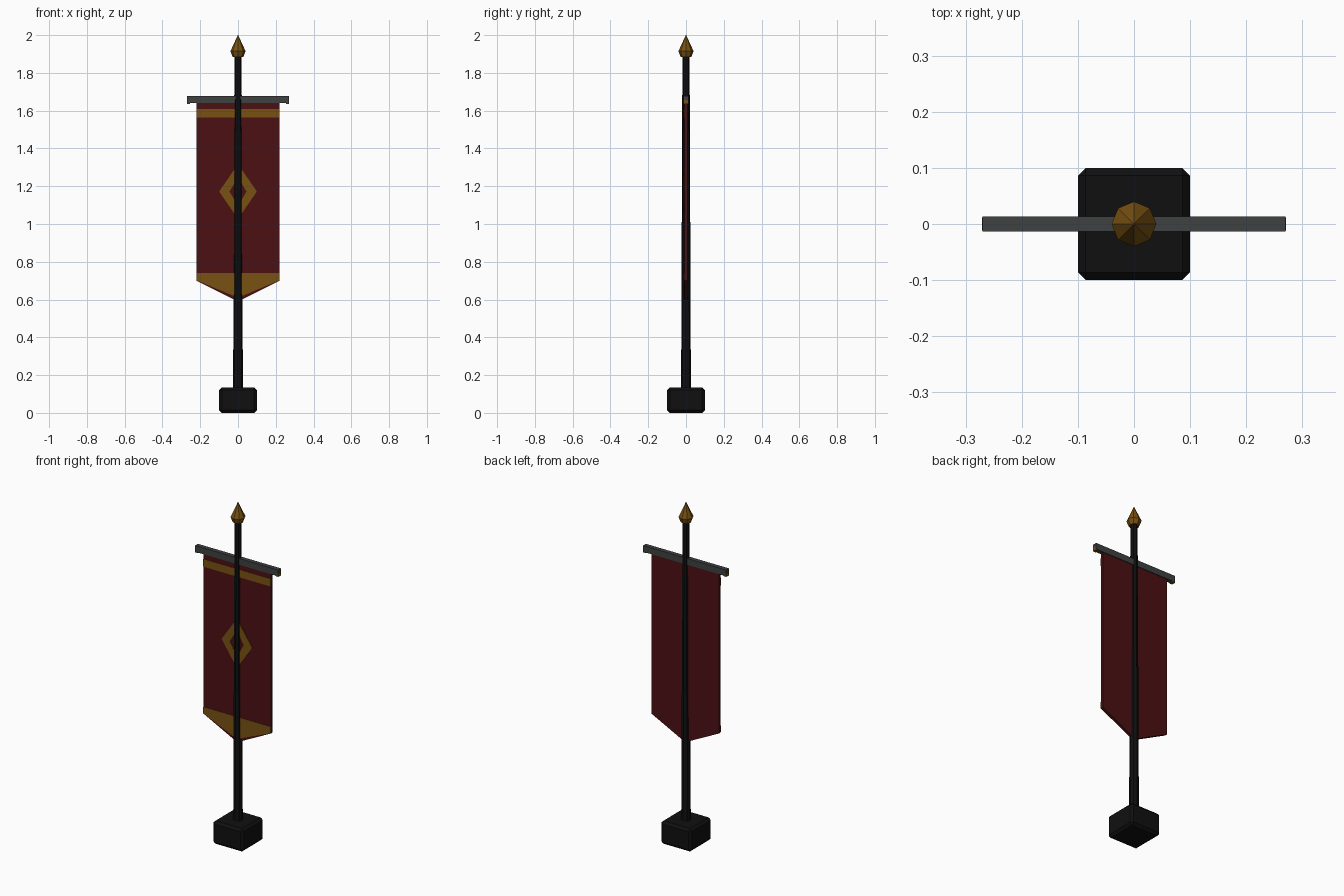
import bpy, bmesh
from mathutils import Matrix

cube = bpy.data.objects.get("Cube")
if cube:
    bpy.data.objects.remove(cube, do_unlink=True)


def material(name, rgb):
    m = bpy.data.materials.new(name)
    m.use_nodes = True
    m.diffuse_color = (*rgb, 1)
    m.node_tree.nodes["Principled BSDF"].inputs["Base Color"].default_value = (*rgb, 1)
    return m


black = material("black iron", (0.005, 0.005, 0.005))
grey = material("grey steel", (0.05, 0.052, 0.053))
red = material("dark red cloth", (0.072, 0.005, 0.006))
gold = material("old gold", (0.19, 0.084, 0.006))


def finish(name, bm, mat):
    bmesh.ops.recalc_face_normals(bm, faces=bm.faces)
    me = bpy.data.meshes.new(name)
    bm.to_mesh(me)
    bm.free()
    me.materials.append(mat)
    ob = bpy.data.objects.new(name, me)
    bpy.context.collection.objects.link(ob)
    return ob


def box(name, lo, hi, mat, bevel=0):
    bm = bmesh.new()
    size = [b - a for a, b in zip(lo, hi)]
    mid = [(a + b) / 2 for a, b in zip(lo, hi)]
    bmesh.ops.create_cube(bm, size=1, matrix=Matrix.Translation(mid) @ Matrix.Diagonal((*size, 1)))
    if bevel:
        bmesh.ops.bevel(bm, geom=bm.edges[:], offset=bevel, segments=1, affect='EDGES')
    return finish(name, bm, mat)


def lathe(name, profile, mat, sides=8):
    """Stack tapered rings given as (radius, height)."""
    bm = bmesh.new()
    rings = []
    for r, z in profile:
        ring = bmesh.ops.create_circle(bm, segments=sides, radius=r,
                                       matrix=Matrix.Translation((0, 0, z)))["verts"]
        rings.append(ring)
    for a, b in zip(rings, rings[1:]):
        for i in range(sides):
            j = (i + 1) % sides
            bm.faces.new((a[i], a[j], b[j], b[i]))
    bm.faces.new(rings[0])
    bm.faces.new(rings[-1])
    return finish(name, bm, mat)


def plate(name, outline, y_front, y_back, mat):
    """Extrude a front outline of (x, z) points through the depth."""
    bm = bmesh.new()
    face = bm.faces.new([bm.verts.new((x, y_front, z)) for x, z in outline])
    out = bmesh.ops.extrude_face_region(bm, geom=[face])["geom"]
    bmesh.ops.translate(bm, vec=(0, y_back - y_front, 0),
                        verts=[v for v in out if isinstance(v, bmesh.types.BMVert)])
    return finish(name, bm, mat)


# Stand
box("base_block", (-0.1, -0.1, 0), (0.1, 0.1, 0.135), black, 0.014)
lathe("pole", [(0.026, 0.12), (0.019, 1.9)], black)
lathe("spear_finial", [(0.029, 1.885), (0.04, 1.915), (0.001, 2.0)], gold)

# Crossbar with gold end tips
box("crossbar", (-0.27, -0.013, 1.64), (0.27, 0.013, 1.677), grey)
for side, s in (("left", 1), ("right", -1)):
    xs = sorted((s * 0.253, s * 0.271))
    box(side + "_bar_tip", (xs[0], -0.012, 1.636), (xs[1], 0.012, 1.657), gold)

# Cloth with a pointed hem
W = 0.22
FRONT, BACK = -0.008, 0.008
plate("banner_cloth", [(-W, 1.645), (-W, 0.7), (0, 0.59), (W, 0.7), (W, 1.645)],
      FRONT, BACK, red)

# Gold trim on the front
TRIM = FRONT - 0.002
plate("top_stripe", [(-W, 1.61), (-W, 1.565), (W, 1.565), (W, 1.61)], TRIM, FRONT, gold)
plate("hem_trim", [(-W, 0.74), (-W, 0.702), (0, 0.61), (W, 0.702), (W, 0.74)],
      TRIM, FRONT, gold)

# Hollow diamond emblem, made of two mirrored halves
Z = 1.172
for side, s in (("left", 1), ("right", -1)):
    plate(side + "_emblem_half",
          [(0, Z + 0.145), (s * 0.1, Z), (0, Z - 0.145),
           (0, Z - 0.075), (s * 0.045, Z), (0, Z + 0.075)], TRIM, FRONT, gold)
